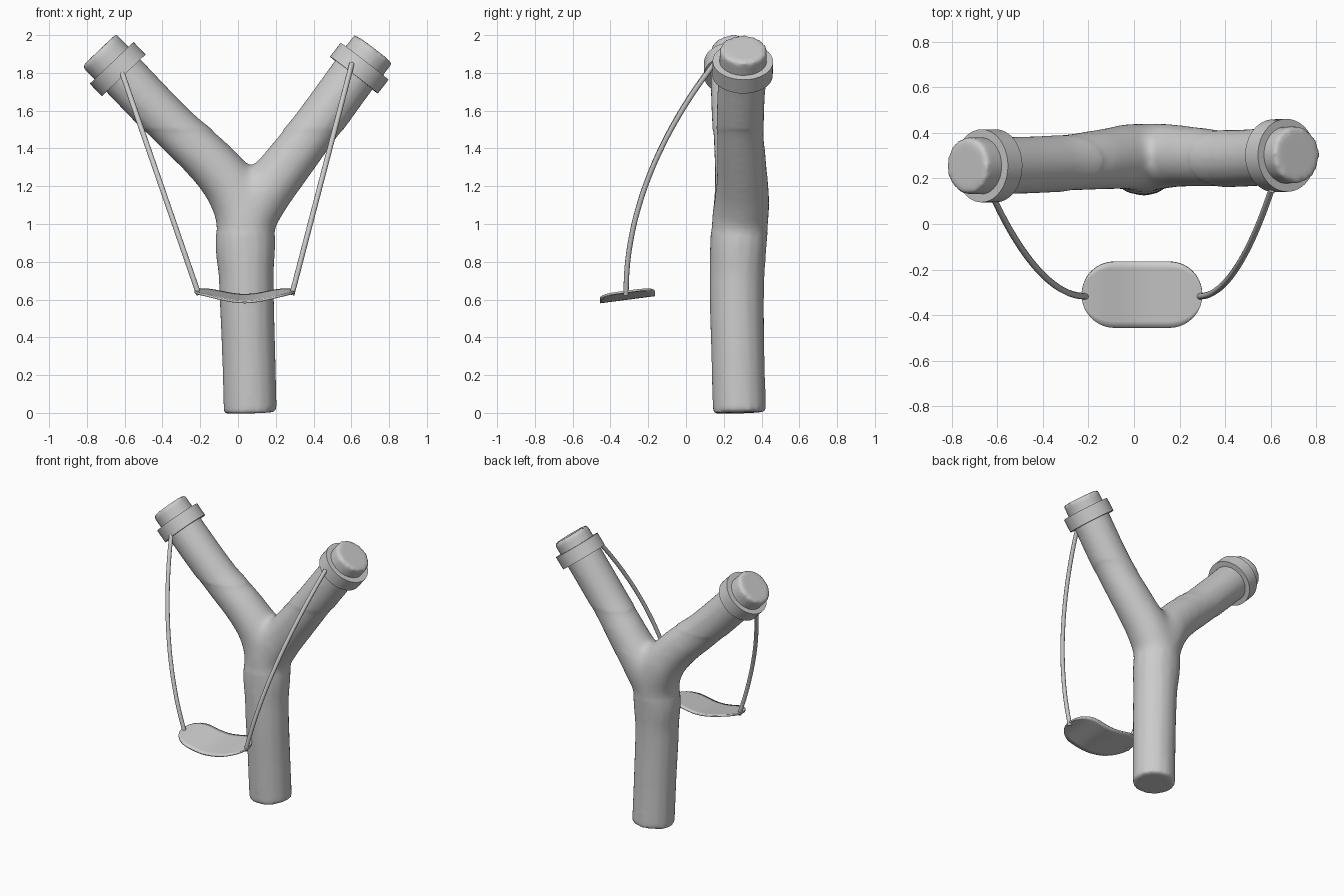
import bpy, bmesh, math
from mathutils import Vector

if "Cube" in bpy.data.objects:
    bpy.data.objects.remove(bpy.data.objects["Cube"])


def activate(objs):
    bpy.ops.object.select_all(action='DESELECT')
    for o in objs:
        o.select_set(True)
    bpy.context.view_layer.objects.active = objs[0]


def tube(name, pts, depth=1.0, res=6, segs=8):
    """Round tube through (x, y, z, radius) points, returned as a mesh."""
    cu = bpy.data.curves.new(name, 'CURVE')
    cu.dimensions = '3D'
    cu.bevel_depth = depth
    cu.bevel_resolution = res
    cu.resolution_u = segs
    cu.use_fill_caps = True
    sp = cu.splines.new('BEZIER')
    sp.bezier_points.add(len(pts) - 1)
    for bp, (x, y, z, r) in zip(sp.bezier_points, pts):
        bp.co = (x, y, z)
        bp.radius = r
        bp.handle_left_type = bp.handle_right_type = 'AUTO'
    ob = bpy.data.objects.new(name, cu)
    bpy.context.collection.objects.link(ob)
    activate([ob])
    bpy.ops.object.convert(target='MESH')
    return bpy.context.view_layer.objects.active


def mesh_object(name, bm):
    bmesh.ops.recalc_face_normals(bm, faces=bm.faces)
    me = bpy.data.meshes.new(name)
    bm.to_mesh(me)
    bm.free()
    ob = bpy.data.objects.new(name, me)
    bpy.context.collection.objects.link(ob)
    return ob


def shade(ob, angle=40):
    activate([ob])
    bpy.ops.object.shade_smooth_by_angle(angle=math.radians(angle))


# Forked branch: handle plus two arms, fused and smoothed at the crotch
handle = [(0.065, 0.283, 0.0, 0.142), (0.057, 0.275, 0.3, 0.142),
          (0.044, 0.27, 0.7, 0.146), (0.04, 0.283, 0.98, 0.152)]
left_arm = [(-0.01, 0.295, 1.15, 0.15), (-0.12, 0.285, 1.3, 0.138),
            (-0.335, 0.265, 1.505, 0.126), (-0.64, 0.255, 1.82, 0.127),
            (-0.736, 0.255, 1.92, 0.127)]
right_arm = [(0.11, 0.297, 1.12, 0.15), (0.21, 0.297, 1.25, 0.139),
             (0.41, 0.287, 1.51, 0.127), (0.64, 0.3, 1.825, 0.127),
             (0.718, 0.305, 1.928, 0.127)]
fork = tube("fork", handle + left_arm)
other = tube("fork_right", handle + right_arm)
activate([fork, other])
bpy.ops.object.join()
weld = fork.modifiers.new("weld", 'WELD')
weld.merge_threshold = 0.0005
remesh = fork.modifiers.new("fuse", 'REMESH')
remesh.mode = 'VOXEL'
remesh.voxel_size = 0.014
activate([fork])
bpy.ops.object.convert(target='MESH')
fork = bpy.context.view_layer.objects.active
bm = bmesh.new()
bm.from_mesh(fork.data)
joint = [v for v in bm.verts if 0.95 < v.co.z < 1.5]
for verts, count in ((bm.verts[:], 5), (joint, 30)):
    for _ in range(count):
        bmesh.ops.smooth_vert(bm, verts=verts, factor=0.5,
                              use_axis_x=True, use_axis_y=True, use_axis_z=True)
bm.to_mesh(fork.data)
bm.free()
fork.data.shade_smooth()


# Collars around the arm tips
def collar(name, centre, axis, r=0.16, h=0.092, inner=0.115, n=48):
    bm = bmesh.new()
    rot = Vector((0, 0, 1)).rotation_difference(Vector(axis))
    profile = [(inner, -h / 2), (r, -h / 2), (r, h / 2), (inner, h / 2)]
    rings = []
    for i in range(n):
        a = 2 * math.pi * i / n
        rings.append([bm.verts.new(Vector(centre) + rot @ Vector(
            (p * math.cos(a), p * math.sin(a), z))) for p, z in profile])
    for i in range(n):
        A, B = rings[i], rings[(i + 1) % n]
        for j in range(4):
            k = (j + 1) % 4
            bm.faces.new((A[j], B[j], B[k], A[k]))
    shade(mesh_object(name, bm))


collar("collar_left", (-0.637, 0.255, 1.82), (-0.69, 0, 0.725))
collar("collar_right", (0.642, 0.3, 1.825), (0.61, 0.02, 0.79))


# Elastic bands hanging from collars to pouch
def band(name, low, high):
    pts = []
    for i in range(9):
        t = i / 8
        x, z = (low[k] + (high[k] - low[k]) * t for k in (0, 2))
        y = low[1] + (high[1] - low[1]) * t * t
        pts.append((x, y, z, 1.0))
    shade(tube(name, pts, depth=0.014, res=3, segs=4))


band("band_left", (-0.207, -0.318, 0.625), (-0.617, 0.115, 1.81))
band("band_right", (0.285, -0.318, 0.625), (0.603, 0.15, 1.85))

# Pouch: sagging, tilted stadium-shaped pad
bm = bmesh.new()
cx, cy, half, r = 0.035, -0.31, 0.12, 0.145
offsets = [-half - r * math.cos(math.pi / 2 * i / 10) for i in range(11)]
offsets += [-half + 2 * half * i / 8 for i in range(1, 8)]
offsets += [-d for d in reversed(offsets[:11])]
cols = []
for d in offsets:
    over = max(abs(d) - half, 0)
    h = math.sqrt(max(r * r - over * over, 0))
    lift = 0.037 * (1 - math.cos(math.pi * abs(d) / (half + r))) / 2
    cols.append([bm.verts.new((cx + d, cy + h * s, 0.605 + lift + 0.13 * h * s))
                 for s in [j / 5 - 1 for j in range(11)]])
for A, B in zip(cols, cols[1:]):
    for j in range(10):
        bm.faces.new((A[j], B[j], B[j + 1], A[j + 1]))
bmesh.ops.remove_doubles(bm, verts=bm.verts, dist=0.0005)
pouch = mesh_object("pouch", bm)
sol = pouch.modifiers.new("thickness", 'SOLIDIFY')
sol.thickness = 0.012
sol.offset = 0
shade(pouch)
